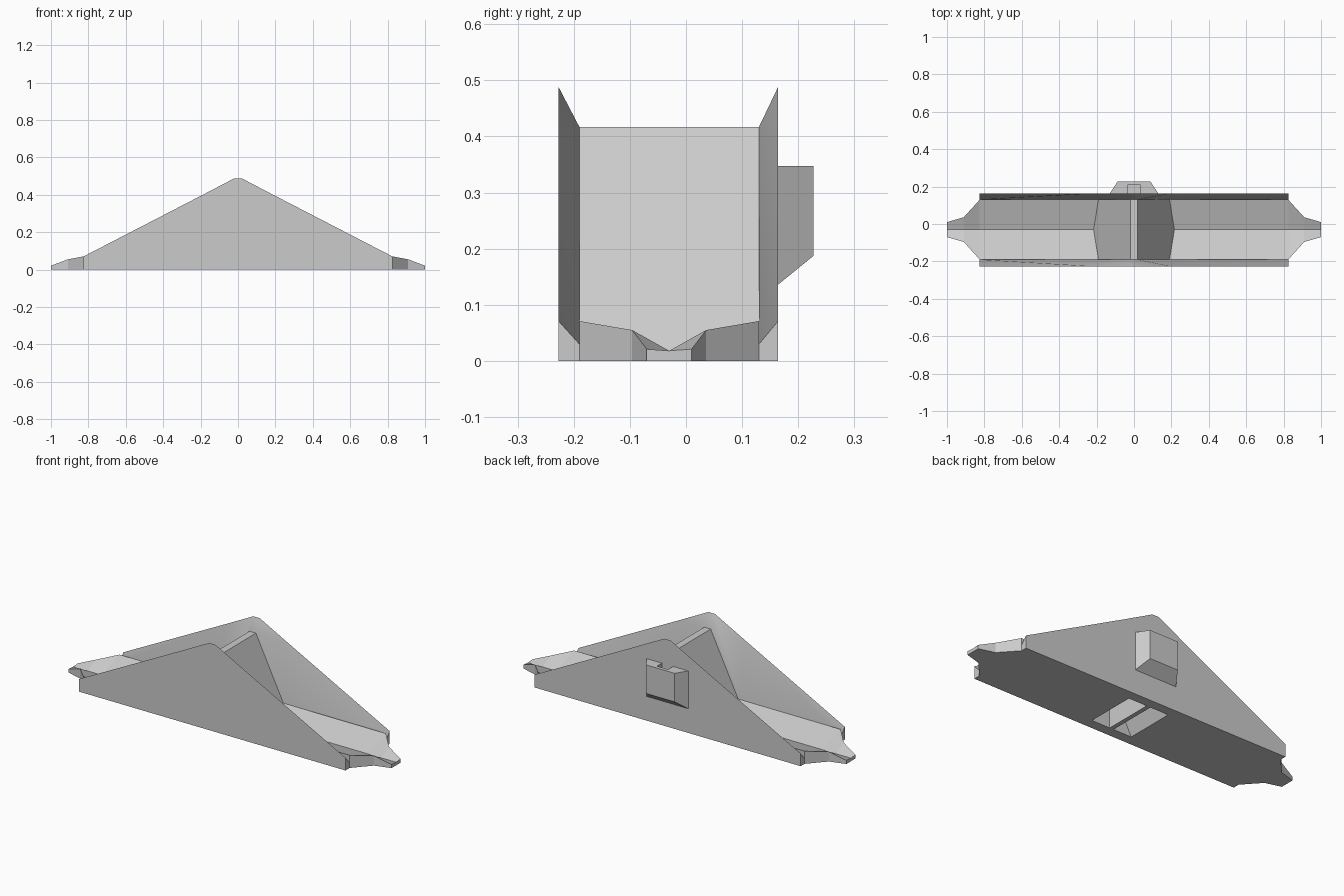
import bpy, bmesh
from math import radians

old = bpy.data.objects.get("Cube")
if old:
    bpy.data.objects.remove(old, do_unlink=True)

grey = bpy.data.materials.new("light_grey")
grey.use_nodes = True
COLOUR = (0.6, 0.6, 0.6, 1)
grey.diffuse_color = COLOUR
grey.node_tree.nodes["Principled BSDF"].inputs["Base Color"].default_value = COLOUR

Y_MID = -0.03            # centre line of the deck
Y_FRONT, Y_BACK = -0.19, 0.13   # inner feet of the two walls


def loft(name, rings, smooth=False):
    """Closed solid skinned through rings with equal point counts."""
    bm = bmesh.new()
    loops = [[bm.verts.new(p) for p in ring] for ring in rings]
    for a, b in zip(loops, loops[1:]):
        for i in range(len(a)):
            j = (i + 1) % len(a)
            bm.faces.new((a[i], a[j], b[j], b[i]))
    bm.faces.new(loops[0])
    bm.faces.new(loops[-1])
    bmesh.ops.recalc_face_normals(bm, faces=bm.faces)
    mesh = bpy.data.meshes.new(name)
    bm.to_mesh(mesh)
    bm.free()
    ob = bpy.data.objects.new(name, mesh)
    bpy.context.collection.objects.link(ob)
    mesh.materials.append(grey)
    if smooth:
        bpy.ops.object.select_all(action='DESELECT')
        ob.select_set(True)
        bpy.context.view_layer.objects.active = ob
        bpy.ops.object.shade_smooth_by_angle(angle=radians(30))
    return ob


def mirrored(half, y):
    """Symmetric ring in the xz plane from its +x half."""
    return [(x, y, z) for x, z in half] + [(-x, y, z) for x, z in reversed(half)]


def prism(name, profile, y0, y1):
    return loft(name, [[(x, y, z) for x, z in profile] for y in (y0, y1)])


def cut(ob, cutter):
    mod = ob.modifiers.new("cut_" + cutter.name, 'BOOLEAN')
    mod.operation = 'DIFFERENCE'
    mod.solver = 'EXACT'
    mod.object = cutter
    cutter.hide_render = True
    cutter.hide_viewport = True
    cutter.display_type = 'WIRE'


# Deck: shallow valley with tapered ends
half_sections = [(1.0, 0.04, 0.021), (0.91, 0.066, 0.055), (0.825, 0.16, 0.071)]
sections = half_sections + [(-x, w, z) for x, w, z in reversed(half_sections)]
deck = loft("deck", [[(x, Y_MID - w, 0), (x, Y_MID - w, z), (x, Y_MID, 0.018),
                      (x, Y_MID + w, z), (x, Y_MID + w, 0)] for x, w, z in sections])

# Central steep hump
hump = prism("hump", [(0.22, 0.01), (0.02, 0.417), (-0.02, 0.417), (-0.22, 0.01)],
             Y_FRONT, Y_BACK)

# Triangular walls, thinning towards the top edge
outer = [(0.825, 0), (0.825, 0.071), (0.2, 0.394), (0.02, 0.488)]
inner = [(0.825, 0), (0.825, 0.03), (0.2, 0.07), (0.02, 0.417)]
for name, y_out, y_in in (("front_wall", -0.227, Y_FRONT), ("back_wall", 0.164, Y_BACK)):
    loft(name, [mirrored(outer, y_out), mirrored(inner, y_in)], smooth=True)

# Two hollow wells under the hump, with a fin between them
for side, sign in (("left", 1), ("right", -1)):
    well = prism(side + "_well_cutter",
                 [(sign * x, z) for x, z in ((0.012, -0.02), (0.135, -0.02), (0.012, 0.22))],
                 -0.17, 0.11)
    cut(deck, well)
    cut(hump, well)

# Tapered bracket on the back, with a slot in its top
bracket = loft("back_bracket", [mirrored([(0.13, 0.135), (0.13, 0.347)], 0.163),
                                mirrored([(0.088, 0.187), (0.088, 0.347)], 0.227)])
slot = prism("slot_cutter", [(-0.035, 0.22), (0.035, 0.22), (0.035, 0.4), (-0.035, 0.4)],
             0.15, 0.208)
cut(bracket, slot)
